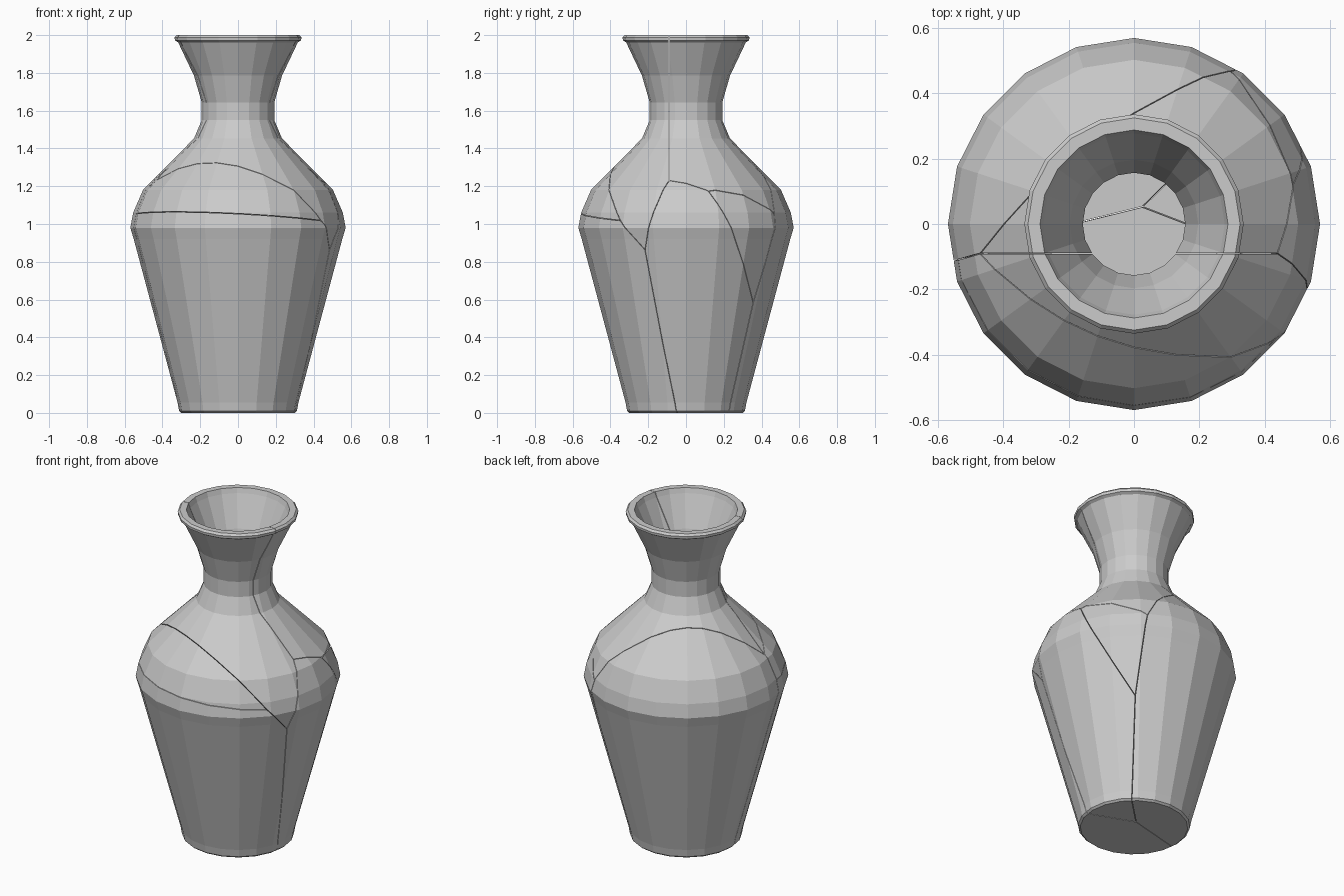
import bpy, bmesh, math
from mathutils import Vector

if "Cube" in bpy.data.objects:
    bpy.data.objects.remove(bpy.data.objects["Cube"])

SIDES = 20
GAP = 0.0015

# Closed wall profile (radius, height): up the outside, over the lip, down the inside
PROFILE = [
    (0.30, 0.0), (0.312, 0.01), (0.32, 0.055), (0.552, 0.92), (0.57, 0.98),
    (0.555, 1.06), (0.503, 1.18), (0.233, 1.453), (0.192, 1.55), (0.192, 1.643),
    (0.233, 1.785), (0.317, 1.962), (0.334, 1.972), (0.336, 1.988), (0.325, 2.0),
    (0.288, 2.0), (0.278, 1.97), (0.197, 1.79), (0.157, 1.645), (0.157, 1.55),
    (0.20, 1.435), (0.475, 1.16), (0.52, 1.05), (0.535, 0.98), (0.517, 0.925),
    (0.287, 0.065), (0.27, 0.04),
]

# Each shard owns the region where its linear function (gx, gy, gz, offset) is largest
SHARDS = {
    "front_lower_shard": (-0.52, -4.04, -1.15, 0.73),
    "back_lower_shard": (-2.2, 2.75, -1.0, 0.41),
    "right_lower_shard": (0.881, -0.40, -0.74, 0.487),
    "front_neck_shard": (0.0, -2.85, 0.0, -0.2565),
    "back_neck_shard": (0.0, 0.0, 0.0, 0.0),
    "front_shoulder_shard": (-0.507, -4.0235, -0.90, 0.4755),
    "right_shoulder_shard": (0.593, 0.181, -0.41, 0.171),
}


def lathe(bm):
    """Whole vase as one closed, faceted solid."""
    rings = []
    for r, z in PROFILE:
        rings.append([bm.verts.new((r * math.cos(2 * math.pi * k / SIDES),
                                    r * math.sin(2 * math.pi * k / SIDES), z))
                      for k in range(SIDES)])
    for a, b in zip(rings, rings[1:]):
        for k in range(SIDES):
            n = (k + 1) % SIDES
            bm.faces.new((a[k], a[n], b[n], b[k]))
    bm.faces.new(rings[0][::-1])
    bm.faces.new(rings[-1])


def cut(bm, point, normal):
    """Remove everything beyond the plane and close the broken edge."""
    res = bmesh.ops.bisect_plane(
        bm, geom=bm.verts[:] + bm.edges[:] + bm.faces[:], dist=1e-6,
        plane_co=point, plane_no=normal, clear_outer=True)
    edges = [e for e in res["geom_cut"]
             if isinstance(e, bmesh.types.BMEdge) and e.is_valid and e.is_boundary]
    if edges:
        bmesh.ops.triangle_fill(bm, edges=edges, use_beauty=True,
                                use_dissolve=False, normal=normal)


# Break the vase into its shards
for name, own in SHARDS.items():
    bm = bmesh.new()
    lathe(bm)
    for other_name, other in SHARDS.items():
        if other_name == name:
            continue
        g = Vector(other[:3]) - Vector(own[:3])
        d = other[3] - own[3]
        normal = g.normalized()
        point = normal * (-d / g.length - GAP)
        cut(bm, point, normal)
    bmesh.ops.recalc_face_normals(bm, faces=bm.faces[:])
    mesh = bpy.data.meshes.new(name)
    bm.to_mesh(mesh)
    bm.free()
    bpy.context.collection.objects.link(bpy.data.objects.new(name, mesh))
